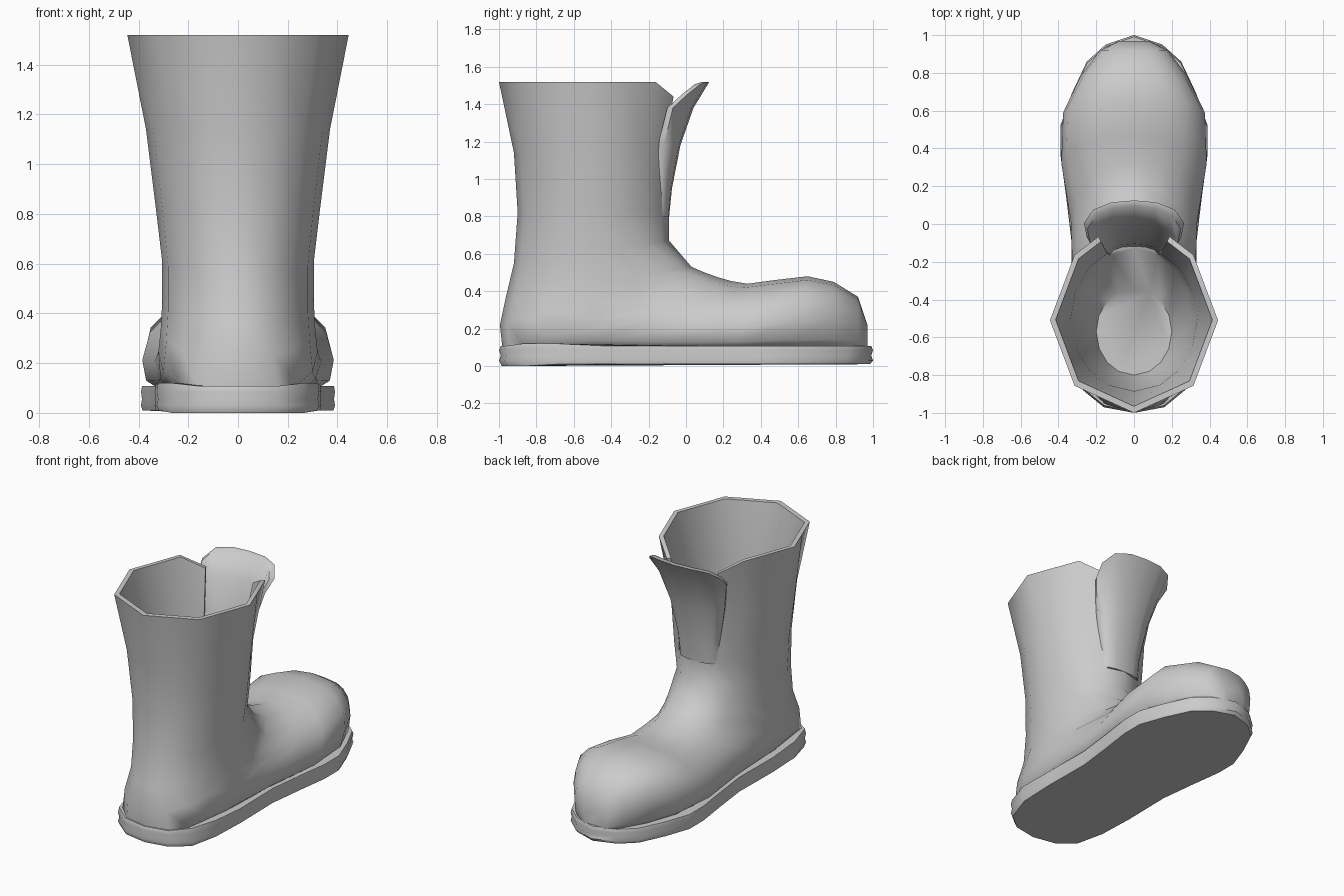
import bpy, bmesh, math

if "Cube" in bpy.data.objects:
    bpy.data.objects.remove(bpy.data.objects["Cube"])

ANGLES = [0, 24, 45, 67, 90, 112, 135, 155, 180]   # half section, back/sole to front/instep


def finish(name, bm, angle=60):
    bmesh.ops.recalc_face_normals(bm, faces=bm.faces)
    me = bpy.data.meshes.new(name)
    bm.to_mesh(me)
    bm.free()
    ob = bpy.data.objects.new(name, me)
    bpy.context.collection.objects.link(ob)
    bpy.ops.object.select_all(action='DESELECT')
    ob.select_set(True)
    bpy.context.view_layer.objects.active = ob
    bpy.ops.object.shade_smooth_by_angle(angle=math.radians(angle))
    return ob


def spow(v, p):
    return math.copysign(abs(v) ** (2 / p), v)


def section(yt, zt, yb, zb, w, um=.5, pb=2.0, pt=2.0, rim=False):
    """Closed ring lying in the plane from the back point to the front point."""
    half = []
    for a in ANGLES:
        t = math.radians(a)
        c = math.cos(t)
        p = pb if c > 0 else pt
        k = spow(-c, p)
        u = um + k * (um if k < 0 else 1 - um)
        half.append([w * spow(math.sin(t), p) if 0 < a < 180 else 0,
                     yb + (yt - yb) * u, zb + (zt - zb) * u])
    if rim:                                   # straight octagon sides, dipped at the slit
        for i in (1, 3, 5):
            half[i] = [(p + q) / 2 for p, q in zip(half[i - 1], half[i + 1])]
        half[7][2] -= .08
    return half + [[-x, y, z] for x, y, z in half[-2:0:-1]]


# Upper: one sweep from the inside floor, over the rim, down the shaft and out to the toe
inner = [section(-.34, .55, -.80, .55, .20),
         section(-.13, .82, -.87, .82, .30),
         section(-.12, 1.14, -.885, 1.14, .335),
         section(-.05, 1.52, -.965, 1.52, .415, rim=True)]
outer = [section(-.02, 1.52, -1.0, 1.52, .445, rim=True),
         section(-.09, 1.14, -.92, 1.14, .37),
         section(-.09, .82, -.90, .82, .33),
         section(-.09, .67, -.92, .55, .305),
         section(.03, .53, -.965, .36, .305),
         section(.10, .50, -.995, .22, .31, .45, 2.3),
         section(.17, .475, -.98, .08, .32, .42, 2.6),
         section(.24, .455, -.60, .08, .325, .4, 4),
         section(.33, .44, -.15, .08, .335, .35, 4),
         section(.46, .458, .25, .08, .385, .35, 4, 2.1),
         section(.65, .48, .55, .08, .375, .4, 4, 2.3),
         section(.79, .45, .77, .08, .285, .45, 4, 2.3),
         section(.92, .37, .92, .08, .18, .5, 4, 2.3),
         section(.97, .22, .97, .08, .08, .5, 4, 2.3)]
bm = bmesh.new()
rings = [[bm.verts.new(p) for p in r] for r in inner + outer]
n = len(rings[0])
for r in range(len(rings) - 1):
    for c in range(n):
        if 1 <= r <= 5 and c in (7, 8):       # opening behind the tongue
            continue
        d = (c + 1) % n
        bm.faces.new((rings[r][c], rings[r][d], rings[r + 1][d], rings[r + 1][c]))
bm.faces.new(rings[0])
bm.faces.new(rings[-1])
for c in (7, 9):                              # close both slit edges
    bm.faces.new((rings[1][c], rings[2][c], rings[5][c], rings[6][c]))
    bm.faces.new((rings[2][c], rings[3][c], rings[4][c], rings[5][c]))
for c in (7, 8):
    bm.faces.new((rings[1][c], rings[1][c + 1], rings[6][c + 1], rings[6][c]))
loose = [v for v in bm.verts if not v.link_faces]
bmesh.ops.delete(bm, geom=loose, context='VERTS')
finish("boot_upper", bm)

# Tongue: flap leaning forward between the two slits (y, z, half width, bend, corner drop)
rows = [(-.09, .80, .14, .045, 0), (-.075, .95, .155, .06, 0), (-.03, 1.18, .20, .09, 0),
        (.04, 1.38, .25, .11, 0), (.125, 1.52, .265, .12, .07)]
bm = bmesh.new()
grid = []
for y, z, w, bend, drop in rows:
    line = []
    for i in range(-3, 4):
        s = i / 3
        line.append(bm.verts.new((w * math.sin(s * 1.4) / math.sin(1.4),
                                  y - bend * abs(s) ** 2.2, z - drop * s ** 4)))
    grid.append(line)
for a, b in zip(grid, grid[1:]):
    for i in range(6):
        bm.faces.new((a[i], b[i], b[i + 1], a[i + 1]))
bm.normal_update()
if sum(f.normal.y for f in bm.faces) < 0:
    bmesh.ops.reverse_faces(bm, faces=bm.faces)
# inner skin, offset backwards, joined along the border
back = {v: bm.verts.new((v.co.x * .93, v.co.y - .03, v.co.z)) for row in grid for v in row}
border = [e for e in bm.edges if e.is_boundary]
for f in list(bm.faces):
    bm.faces.new([back[v] for v in reversed(f.verts)])
for e in border:
    a, b = e.verts
    bm.faces.new((a, b, back[b], back[a]))
finish("boot_tongue", bm)

# Sole: foot outline stacked in layers (z, scale)
half = [(0, -1), (.16, -.97), (.27, -.88), (.325, -.7), (.335, -.45), (.33, -.1), (.36, .15),
        (.39, .37), (.39, .52), (.33, .69), (.25, .86), (.15, .95), (0, 1)]
outline = half + [(-x, y) for x, y in half[-2:0:-1]]
bm = bmesh.new()
layers = []
for z, s in [(.01, .985), (.03, 1), (.055, .99), (.085, 1), (.108, .99)]:
    layers.append([bm.verts.new((x * s, y * s, z - (.01 if y < -.8 and z < .02 else 0)
                                 + (.012 if -.9 < y < -.6 and z > .1 else 0)))
                   for x, y in outline])
for a, b in zip(layers, layers[1:]):
    for i in range(len(outline)):
        j = (i + 1) % len(outline)
        bm.faces.new((a[i], a[j], b[j], b[i]))
bm.faces.new(layers[0])
bm.faces.new(layers[-1])
finish("boot_sole", bm, 50)
